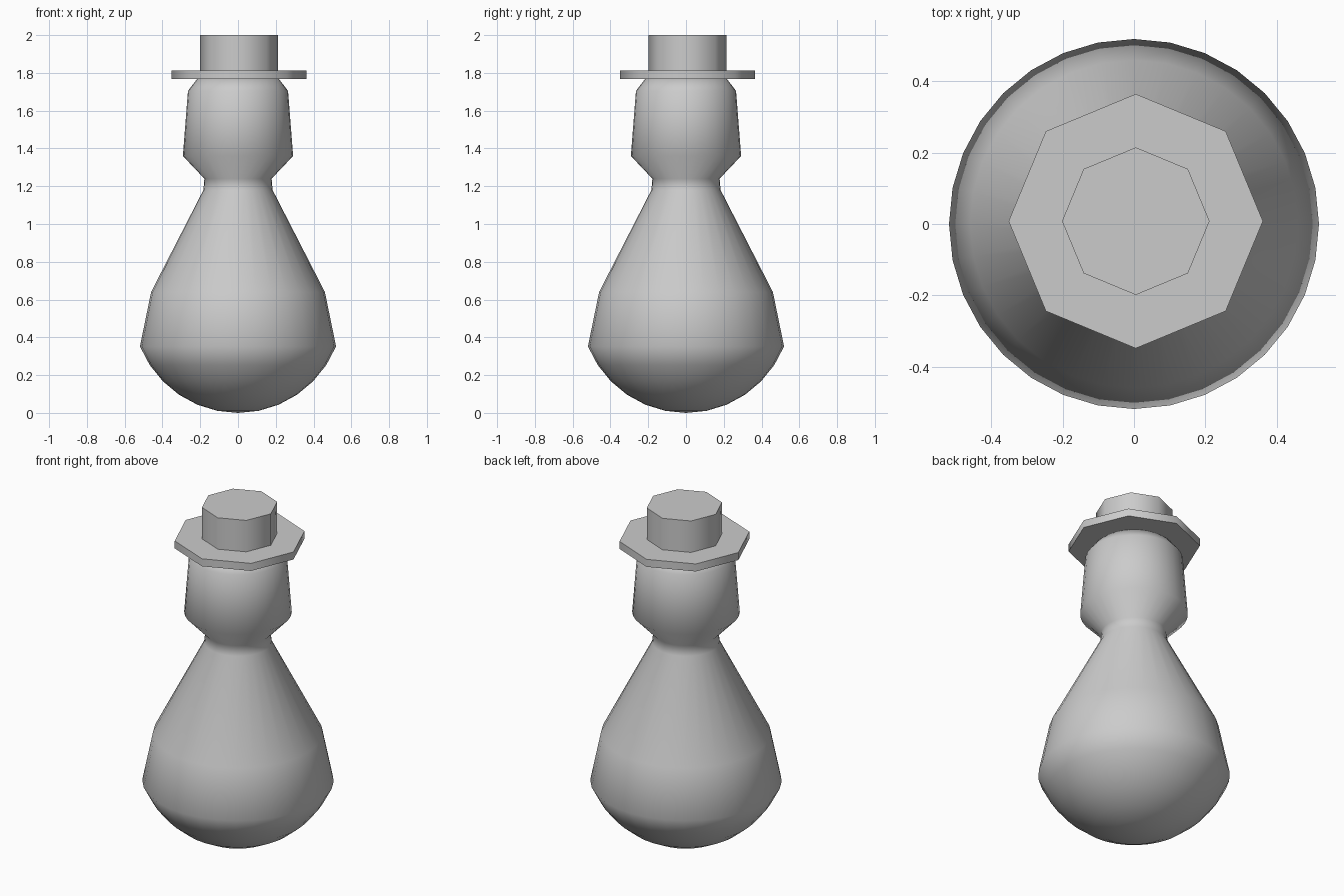
import bpy, bmesh, math

if "Cube" in bpy.data.objects:
    bpy.data.objects.remove(bpy.data.objects["Cube"])


def lathe(name, profile, sides, center=(0.0, 0.0)):
    """Revolve (radius, z) points around a vertical axis; r = 0 makes a pole, open ends get a cap."""
    bm = bmesh.new()
    rings = []
    for r, z in profile:
        count = 1 if r == 0 else sides
        rings.append([bm.verts.new((center[0] + r * math.cos(2 * math.pi * i / sides),
                                    center[1] + r * math.sin(2 * math.pi * i / sides), z))
                      for i in range(count)])
    for a, b in zip(rings, rings[1:]):
        for i in range(sides):
            j = (i + 1) % sides
            if len(a) == 1:
                bm.faces.new((a[0], b[j], b[i]))
            else:
                bm.faces.new((a[i], a[j], b[j], b[i]))
    if len(rings[0]) > 1:
        bm.faces.new(rings[0][::-1])
    bm.faces.new(rings[-1])
    bmesh.ops.recalc_face_normals(bm, faces=bm.faces)
    mesh = bpy.data.meshes.new(name)
    bm.to_mesh(mesh)
    bm.free()
    obj = bpy.data.objects.new(name, mesh)
    bpy.context.collection.objects.link(obj)
    # smooth round the sides, keep caps sharp
    bpy.ops.object.select_all(action='DESELECT')
    obj.select_set(True)
    bpy.context.view_layer.objects.active = obj
    bpy.ops.object.shade_smooth_by_angle(angle=math.radians(60))
    return obj


# Body: rounded base, tapering waist, neck and head
step = math.radians(11.25)
base = [(0.562 * math.sin(i * step), 0.57 * (1 - math.cos(i * step))) for i in range(7)]
upper = [(0.46, 0.64), (0.183, 1.18), (0.178, 1.24), (0.292, 1.36), (0.265, 1.705), (0.215, 1.77)]
lathe("body", base + upper, 32)

# Hat: octagonal brim and crown
hat_center = (0.005, 0.008)
lathe("hat_brim", [(0.357, 1.767), (0.357, 1.812)], 8, hat_center)
lathe("hat_crown", [(0.207, 1.812), (0.207, 2.0)], 8, hat_center)
